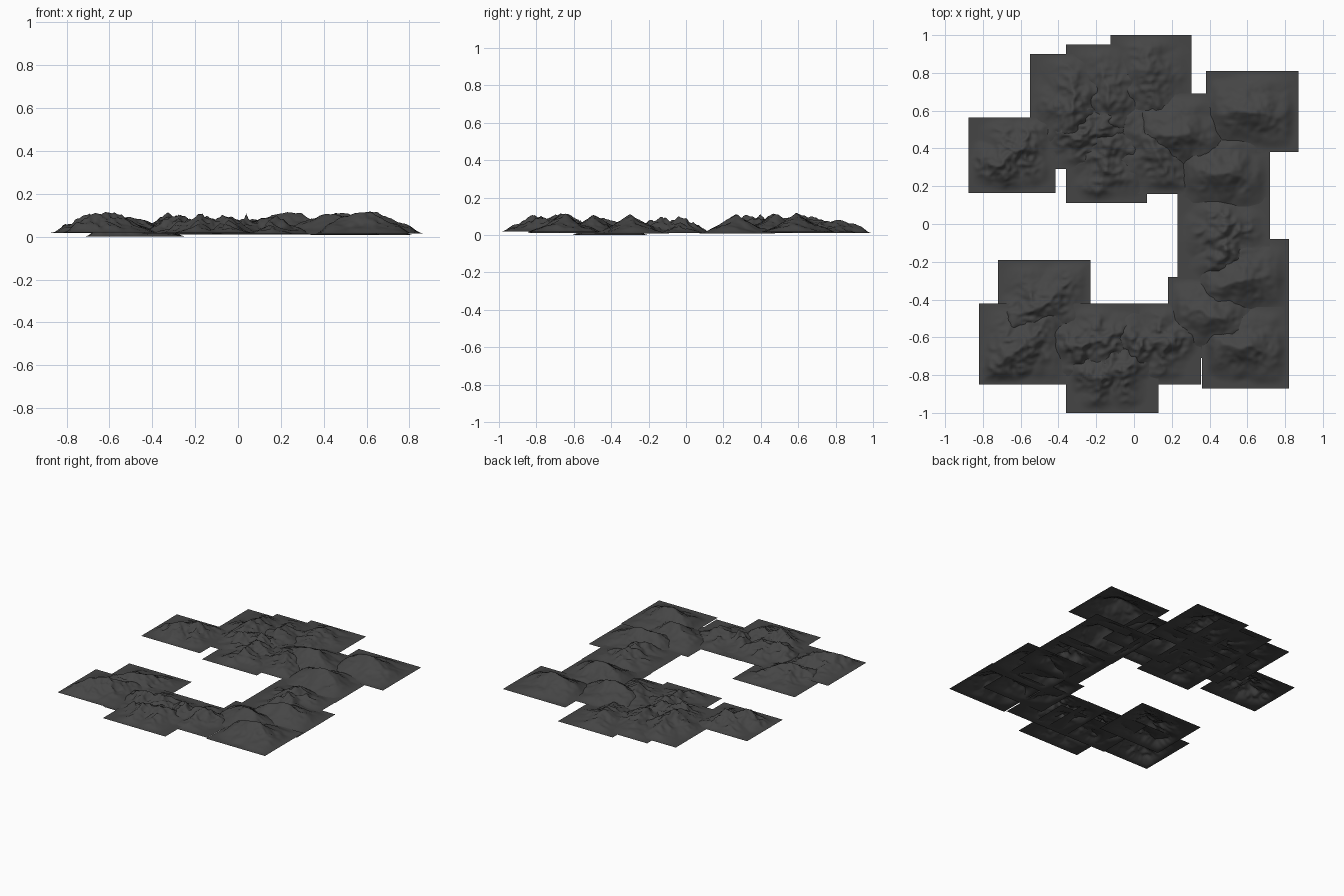
import bpy, bmesh, math
from mathutils import Vector, noise

cube = bpy.data.objects.get("Cube")
if cube:
    bpy.data.objects.remove(cube, do_unlink=True)

# One dark rock colour for the whole range
rock = bpy.data.materials.new("dark rock")
rock.use_nodes = True
colour = (0.06, 0.06, 0.06, 1)
rock.diffuse_color = colour
shader = rock.node_tree.nodes["Principled BSDF"]
shader.inputs["Base Color"].default_value = colour
shader.inputs["Roughness"].default_value = 0.9

# Crest lines of each mountain kind: points of (x, y, height)
CRESTS = {
    "peak": [
        [(-0.11, 0.01, 0.075), (-0.02, 0, 0.1), (0.03, 0, 0.1), (0.1, -0.03, 0.06)],
        [(0.02, 0, 0.09), (0.03, 0.1, 0.04)],
    ],
    "rugged": [
        [(-0.14, 0.04, 0.05), (-0.07, -0.01, 0.085), (0, 0.02, 0.065), (0.06, -0.01, 0.085), (0.14, 0.04, 0.04)],
        [(-0.07, -0.01, 0.08), (-0.1, -0.1, 0.03)],
        [(0.06, -0.01, 0.08), (0.04, -0.11, 0.035)],
        [(0, 0.02, 0.065), (0.03, 0.12, 0.03)],
    ],
    "ridge": [
        [(-0.15, -0.08, 0.055), (-0.05, -0.04, 0.095), (0.03, 0, 0.08), (0.13, 0.09, 0.035)],
        [(-0.05, -0.04, 0.09), (-0.07, 0.09, 0.03)],
        [(0.03, 0, 0.08), (0.09, -0.09, 0.03)],
    ],
}
REACH = {"peak": 0.19, "rugged": 0.13, "ridge": 0.16}
ROUGH = {"peak": 0.006, "rugged": 0.02, "ridge": 0.014}


def smooth(t):
    t = min(1, max(0, t))
    return t * t * (3 - 2 * t)


def crest_height(p, kind):
    """Highest flank reaching point p from any crest segment."""
    best = 0
    for line in CRESTS[kind]:
        for a, b in zip(line, line[1:]):
            start, run = Vector(a[:2]), Vector(b[:2]) - Vector(a[:2])
            t = min(1, max(0, (p - start).dot(run) / run.length_squared))
            away = (p - start - run * t).length / REACH[kind]
            top = a[2] + (b[2] - a[2]) * t
            best = max(best, top * max(0, 1 - away) ** 1.35)
    return best


def mountain_tile(name, x, y, width, depth, base, kind, turn=0, lift=1):
    """Open rectangular sheet of terrain that fades to flat at its border."""
    bm = bmesh.new()
    bmesh.ops.create_grid(bm, x_segments=48, y_segments=48, size=0.5)
    angle = math.radians(turn)
    c, s = math.cos(angle), math.sin(angle)
    for v in bm.verts:
        px, py = v.co.x * width, v.co.y * depth
        edge = min(width / 2 - abs(px), depth / 2 - abs(py))
        local = Vector((c * px + s * py, c * py - s * px))
        seed = Vector((px + x * 3, py + y * 3, base * 40))
        warp = noise.noise_vector(seed * 14) * 0.022
        h = crest_height(local + warp.xy, kind)
        gully = 1 - 2 * abs(noise.noise(seed * 22)) + 0.3 * noise.noise(seed * 48)
        h += ROUGH[kind] * (gully - 0.5) * smooth(h / 0.05)
        h = max(0, h) * smooth(edge / 0.07) * lift
        v.co = (x + px, y + py, base + h)
    mesh = bpy.data.meshes.new(name)
    bm.to_mesh(mesh)
    bm.free()
    mesh.materials.append(rock)
    for face in mesh.polygons:
        face.use_smooth = True
    obj = bpy.data.objects.new(name, mesh)
    bpy.context.collection.objects.link(obj)


W, D = 0.49, 0.43

# Northern range
mountain_tile("west_outlier", -0.645, 0.365, 0.46, 0.4, 0.018, "rugged", 35)
mountain_tile("northwest_slope", -0.335, 0.655, D, W, 0.014, "ridge", 60)
mountain_tile("north_slope", -0.145, 0.705, D, W, 0.012, "ridge", 70, 0.8)
mountain_tile("north_ridge", 0.09, 0.755, D, W, 0.01, "ridge", 250, 0.75)
mountain_tile("inner_knoll", -0.23, 0.49, 0.46, 0.4, 0.016, "rugged", 20, 0.9)
mountain_tile("inner_ridge", -0.145, 0.355, D, W, 0.011, "rugged", 90, 0.85)
mountain_tile("central_ridge", 0.09, 0.405, D, W, 0.013, "ridge", 90, 0.8)
mountain_tile("north_peak", 0.24, 0.475, W, D, 0.015, "peak")
mountain_tile("northeast_peak", 0.625, 0.595, W, D, 0.015, "peak", 0, 1.03)

# Eastern range
mountain_tile("east_peak", 0.475, 0.27, W, D, 0.009, "peak")
mountain_tile("east_crags", 0.475, -0.075, W, D, 0.012, "rugged", 90)
mountain_tile("east_shoulder", 0.575, -0.295, W, D, 0.008, "peak", 25)
mountain_tile("southeast_foothill", 0.425, -0.495, W, D, 0.01, "peak", -15, 0.95)
mountain_tile("southeast_peak", 0.59, -0.655, 0.46, D, 0.015, "peak")

# Southern range
mountain_tile("south_crags", 0.11, -0.635, W, D, 0.012, "rugged")
mountain_tile("south_middle_crags", -0.215, -0.635, W, D, 0.014, "rugged", 10)
mountain_tile("south_outlier", -0.115, -0.785, W, D, 0.018, "rugged", 15)
mountain_tile("southwest_peak", -0.59, -0.635, 0.46, D, 0.02, "ridge", 10, 1.05)
mountain_tile("southwest_ridge", -0.475, -0.405, W, D, 0, "ridge", 5)
